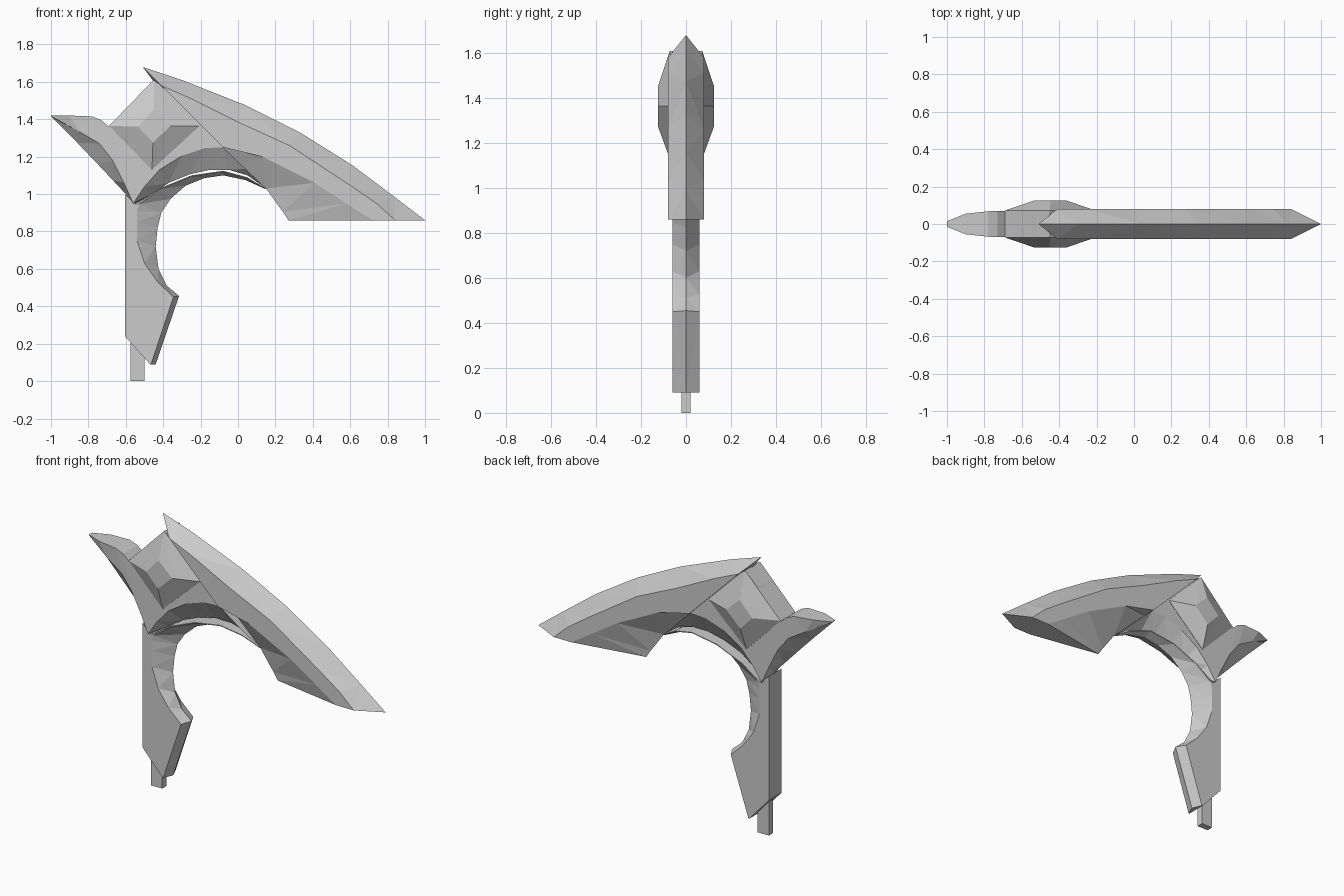
import bpy, bmesh

grey = bpy.data.materials.new("plain grey")
grey.diffuse_color = (0.6, 0.6, 0.6, 1)


def loft(name, rings):
    """Skin a row of equal closed rings and cap both ends."""
    bm = bmesh.new()
    vs = [[bm.verts.new(p) for p in r] for r in rings]
    n = len(vs[0])
    for a, b in zip(vs, vs[1:]):
        for j in range(n):
            k = (j + 1) % n
            bm.faces.new((a[j], a[k], b[k], b[j]))
    bm.faces.new(vs[0])
    bm.faces.new(vs[-1])
    bmesh.ops.remove_doubles(bm, verts=bm.verts, dist=0.0005)
    bmesh.ops.dissolve_degenerate(bm, edges=bm.edges, dist=0.0005)
    bmesh.ops.triangulate(bm, faces=bm.faces)
    bmesh.ops.recalc_face_normals(bm, faces=bm.faces)
    me = bpy.data.meshes.new(name)
    bm.to_mesh(me)
    bm.free()
    me.materials.append(grey)
    ob = bpy.data.objects.new(name, me)
    bpy.context.collection.objects.link(ob)
    return ob


def section(back, flat_a, flat_b, edge, w):
    """Six-sided mirrored section: back ridge, flat sides of half width w, sharp edge."""
    pts = [(back, 0), (flat_a, w), (flat_b, w), (edge, 0), (flat_b, -w), (flat_a, -w)]
    return [(p[0], y, p[1]) for p, y in pts]


def flat_back(stations):
    return [section(a, a, b, c, w) for a, b, c, w in stations]


# Long blade: ridge, upper bevel line, lower bevel line, inner edge
blade = [
    ((-.51, 1.68), (-.41, 1.58), (-.405, 1.575), (-.45, 1.60)),
    ((-.30, 1.61), (-.25, 1.51), (-.22, 1.39), (-.22, 1.39)),
    ((.04, 1.475), (0, 1.385), (-.08, 1.25), (-.08, 1.25)),
    ((.33, 1.33), (.275, 1.26), (.13, 1.20), (.15, 1.03)),
    ((.61, 1.155), (.61, 1.04), (.41, 1.06), (.20, .96)),
    ((.83, .99), (.74, .95), (.58, .95), (.24, .905)),
    ((1.0, .86), (.84, .86), (.72, .86), (.27, .86)),
]
loft("blade", [section(*s, .08) for s in blade])

# Hub plate with the bevelled arch below it
loft("hub", flat_back([
    ((-.69, 1.36), (-.56, .95), (-.55, .945), .07),
    ((-.61, 1.44), (-.50, 1.04), (-.47, .995), .07),
    ((-.53, 1.53), (-.42, 1.13), (-.37, 1.06), .07),
    ((-.45, 1.61), (-.30, 1.205), (-.26, 1.105), .07),
    ((-.41, 1.58), (-.18, 1.245), (-.15, 1.13), .07),
    ((-.08, 1.25), (-.08, 1.25), (-.05, 1.13), .07),
    ((.04, 1.135), (.04, 1.135), (.05, 1.10), .04),
    ((.15, 1.03), (.15, 1.03), (.15, 1.03), .002),
]))

# Horn at the left
loft("horn", flat_back([
    ((-1.0, 1.42), (-.998, 1.415), (-.996, 1.412), .015),
    ((-.90, 1.42), (-.85, 1.335), (-.86, 1.275), .055),
    ((-.78, 1.415), (-.74, 1.27), (-.75, 1.16), .068),
    ((-.73, 1.395), (-.67, 1.18), (-.67, 1.075), .07),
    ((-.69, 1.36), (-.61, 1.06), (-.60, 1.00), .07),
    ((-.68, 1.34), (-.56, .95), (-.56, .945), .07),
]))

# Handle, running into the thin arm under the arch
loft("handle", flat_back([
    ((-.47, .09), (-.465, .09), (-.44, .09), .06),
    ((-.605, .24), (-.345, .45), (-.315, .455), .06),
    ((-.605, .40), (-.43, .53), (-.38, .51), .06),
    ((-.605, .55), (-.50, .63), (-.425, .60), .06),
    ((-.605, .70), (-.54, .75), (-.44, .72), .06),
    ((-.605, .85), (-.54, .85), (-.43, .82), .06),
    ((-.605, 1.0), (-.54, .91), (-.41, .90), .06),
    ((-.545, .945), (-.53, .945), (-.36, .975), .06),
    ((-.42, 1.03), (-.42, 1.025), (-.28, 1.045), .06),
    ((-.25, 1.10), (-.25, 1.095), (-.18, 1.085), .06),
    ((-.08, 1.125), (-.08, 1.12), (-.08, 1.10), .055),
    ((.05, 1.09), (.05, 1.085), (.04, 1.075), .03),
    ((.15, 1.03), (.15, 1.028), (.148, 1.026), .002),
]))

# Diamond boss on both sides of the hub
wide = [(-.69, 1.365), (-.45, 1.61), (-.205, 1.365), (-.46, 1.13)]
small = [(-.535, 1.36), (-.45, 1.45), (-.36, 1.365), (-.455, 1.275)]
loft("diamond_boss", [[(x, y, z) for x, z in ring] for ring, y in
                      ((small, -.125), (wide, -.072), (wide, .072), (small, .125))])

# Peg at the foot
peg = [(-.575, -.02), (-.5, -.02), (-.5, .02), (-.575, .02)]
loft("peg", [[(x, y, z) for x, y in peg] for z in (0, .3)])
